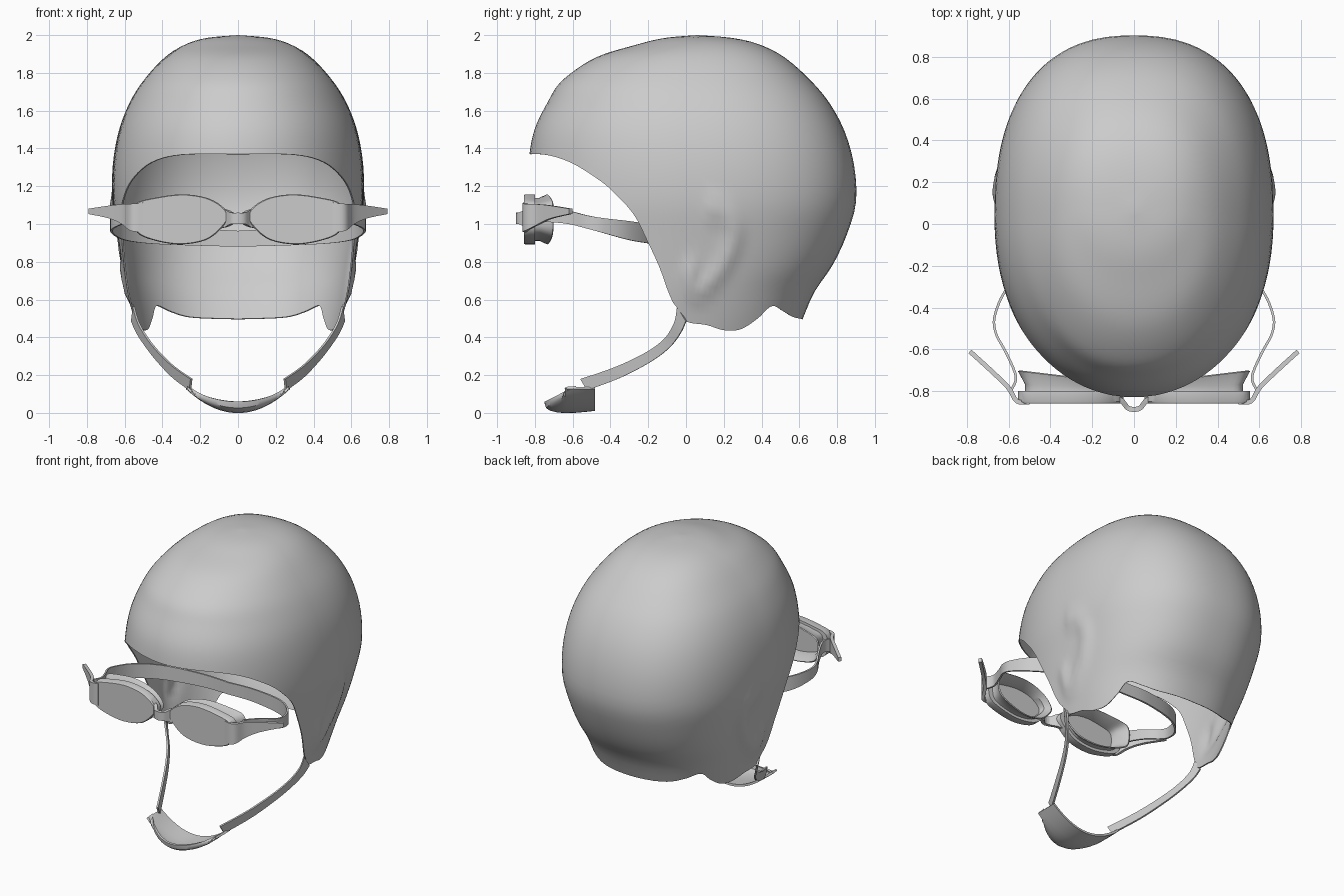
import bpy, bmesh, math
from mathutils import Vector

if "Cube" in bpy.data.objects:
    bpy.data.objects.remove(bpy.data.objects["Cube"])


def spline(pts, s, closed=False):
    """Catmull-Rom through pts (any dimension) at index s."""
    n = len(pts)
    i = int(math.floor(s)) if closed else min(int(s), n - 2)
    f = s - i
    get = lambda k: pts[k % n] if closed else pts[max(0, min(n - 1, k))]
    a, b, c, d = (get(i + k) for k in (-1, 0, 1, 2))
    return [0.5 * (2 * q + (r - p) * f + (2 * p - 5 * q + 4 * r - t) * f * f
                   + (3 * q - p - 3 * r + t) * f ** 3) for p, q, r, t in zip(a, b, c, d)]


def make(name, verts, faces, mirror=True, thick=0.0, offset=0.0, recalc=False):
    me = bpy.data.meshes.new(name)
    me.from_pydata([tuple(v) for v in verts], [], faces)
    if recalc:
        bm = bmesh.new()
        bm.from_mesh(me)
        bmesh.ops.recalc_face_normals(bm, faces=bm.faces)
        bm.to_mesh(me)
        bm.free()
    ob = bpy.data.objects.new(name, me)
    bpy.context.collection.objects.link(ob)
    if mirror:
        m = ob.modifiers.new("mirror", 'MIRROR')
        m.use_clip = True
        m.merge_threshold = 0.002
    if thick:
        m = ob.modifiers.new("thickness", 'SOLIDIFY')
        m.thickness, m.offset = thick, offset
    return ob


def grid_faces(rows, cols):
    return [(i * cols + j, (i + 1) * cols + j, (i + 1) * cols + j + 1, i * cols + j + 1)
            for i in range(rows - 1) for j in range(cols - 1)]


def ribbon(name, pts, axis, thick, steps=5):
    """Flat band along pts (x, y, z, half width), widened along axis, mirrored in x."""
    axis = Vector(axis).normalized()
    verts = []
    for k in range((len(pts) - 1) * steps + 1):
        x, y, z, h = spline(pts, k / steps)
        c = Vector((x, y, z))
        verts += [c - axis * h, c + axis * h]
    return make(name, verts, grid_faces(len(verts) // 2, 2), thick=thick)


# Cap: head slices (z, front y, back y, half width), from crown down
HEAD = [(2.0, .06, .06, 0), (1.985, -.11, .245, .165), (1.95, -.26, .39, .28),
        (1.88, -.48, .525, .39), (1.76, -.655, .66, .50), (1.64, -.735, .76, .575),
        (1.49, -.805, .84, .632), (1.31, -.835, .89, .663), (1.115, -.84, .90, .665),
        (.94, -.82, .85, .638), (.78, -.80, .775, .61), (.64, -.78, .68, .585),
        (.49, -.76, .615, .55), (.38, -.75, .57, .52)]
# Rim of the cap seen from the side (y, z)
RIM = [(-.826, 1.37), (-.747, 1.367), (-.61, 1.325), (-.456, 1.23), (-.35, 1.135),
       (-.27, 1.04), (-.2, .9), (-.115, .7), (-.05, .56), (0, .485), (.11, .465),
       (.2, .438), (.29, .443), (.38, .50), (.455, .565), (.52, .535), (.575, .505), (.615, .495)]
EAR = [(.02, .75), (.05, .64), (.17, .74), (.26, .93), (.22, 1.05), (.15, 1.08)]
ear_pts = [spline(EAR, k / 5) for k in range(26)]


def level(z):
    lo, hi = 0.0, len(HEAD) - 1.0
    for _ in range(40):
        mid = (lo + hi) / 2
        lo, hi = (mid, hi) if spline(HEAD, mid)[0] > z else (lo, mid)
    return lo


def rim_angle(y, z):
    _, yf, yb, _ = spline(HEAD, level(z))
    u = max(-1, min(1, ((yf + yb) / 2 - y) / ((yb - yf) / 2)))
    n = 2.1 if u > 0 else 2.4
    return math.acos(math.copysign(abs(u) ** (n / 2), u))


def cap_point(t, v):
    z, yf, yb, w = spline(HEAD, v)
    c, s = math.cos(t), max(0, math.sin(t))
    n = 2.1 if c > 0 else 2.4
    y = (yf + yb) / 2 - math.copysign(abs(c) ** (2 / n), c) * (yb - yf) / 2
    x = w * s ** (2 / n) if s > 1e-6 else 0
    if x > .3:                                    # ear showing through the fabric
        d = min(math.hypot(y - a, z - b) for a, b in ear_pts)
        x += .02 * math.exp(-(d / .05) ** 2)
    return (x, y, z)


rim = [(rim_angle(y, z), z) for y, z in RIM]
rim[0], rim[-1] = (0, RIM[0][1]), (math.pi, RIM[-1][1])
SUB, ROWS = 5, 36
columns = [spline(rim, k / SUB) for k in range((len(rim) - 1) * SUB + 1)]
ends = [level(z) for _, z in columns]
verts = [cap_point(min(math.pi, max(0, t)), e * (i + 1) / ROWS)
         for i in range(ROWS) for (t, _), e in zip(columns, ends)]
nc = len(columns)
faces = grid_faces(ROWS, nc)
verts.append((0, .06, 2.0))
faces += [(len(verts) - 1, j, j + 1) for j in range(nc - 1)]
make("swim_cap", verts, faces, thick=.008, offset=-1)

# Chin straps and chin cup
ribbon("chin_strap", [(.557, -.022, .525, .045), (.53, -.045, .45, .032), (.48, -.10, .37, .027),
                      (.42, -.20, .295, .028), (.34, -.36, .215, .032), (.25, -.54, .15, .035)],
       (.1, .5, -.85), .012)
verts, N, M = [], 12, 8
for i in range(N + 1):
    u = i / N
    section = [(-.482, .018 + .115 * u * u), (-.63, .006 + .125 * u * u),
               (-.725 + .12 * u * u, .022 + .112 * u * u), (-.742 + .16 * u * u, .06 + .075 * u * u)]
    for j in range(M + 1):
        y, z = spline(section, 3 * j / M)
        verts.append((.27 * u, y, z))
make("chin_cup", verts, grid_faces(N + 1, M + 1), thick=.015)

# Goggle eyepieces: one outline stacked into lens plate, neck and flared hollow gasket
LENS = [(.05, 1.04), (.085, 1.095), (.17, 1.14), (.30, 1.157), (.45, 1.137), (.54, 1.108),
        (.555, 1.03), (.535, .955), (.45, .915), (.31, .892), (.17, .915), (.085, .98)]
outline = [spline(LENS, k / 4, True) for k in range(len(LENS) * 4)]
# (scale, y, how far it follows the face)
STACK = [(.97, -.858, 0), (1, -.85, 0), (1, -.80, 0), (.86, -.80, 0), (.86, -.785, .3),
         (1.0, -.765, 1), (.96, -.76, 1), (.80, -.785, .3), (.78, -.825, 0)]
verts, n = [], len(outline)
for s, y, f in STACK:
    for x, z in outline:
        xs = .31 + (x - .31) * s
        verts.append((xs, y + f * .06 * (xs - .05) / .5, 1.028 + (z - 1.028) * s))
faces = [(r * n + k, r * n + (k + 1) % n, (r + 1) * n + (k + 1) % n, (r + 1) * n + k)
         for r in range(len(STACK) - 1) for k in range(n)]
faces += [tuple(range(n))[::-1], tuple(range((len(STACK) - 1) * n, len(STACK) * n))]
make("goggle_eyepiece", verts, faces, recalc=True)

# Nose bridge, side tabs and the loop strap
ribbon("nose_bridge", [(0, -.888, 1.03, .03), (.03, -.88, 1.03, .03),
                       (.06, -.845, 1.03, .045), (.10, -.83, 1.03, .055)], (0, 0, 1), .024)
ribbon("side_tab", [(.50, -.852, 1.035, .078), (.56, -.848, 1.035, .072), (.60, -.785, 1.05, .055),
                    (.67, -.715, 1.063, .035), (.785, -.61, 1.067, .014)], (0, 0, 1), .022)
ribbon("goggle_strap", [(.585, -.79, 1.05, .045), (.565, -.73, 1.05, .04), (.61, -.62, 1.035, .035),
                        (.662, -.52, 1.01, .035), (.664, -.43, .99, .04), (.60, -.30, .965, .05),
                        (.45, -.18, .945, .05), (.2, -.11, .93, .045), (0, -.10, .922, .042)],
       (0, 0, 1), .012)

# Bake modifiers and shade
for ob in list(bpy.context.scene.objects):
    bpy.ops.object.select_all(action='DESELECT')
    ob.select_set(True)
    bpy.context.view_layer.objects.active = ob
    bpy.ops.object.convert(target='MESH')
    bpy.ops.object.shade_smooth_by_angle(angle=math.radians(35))
